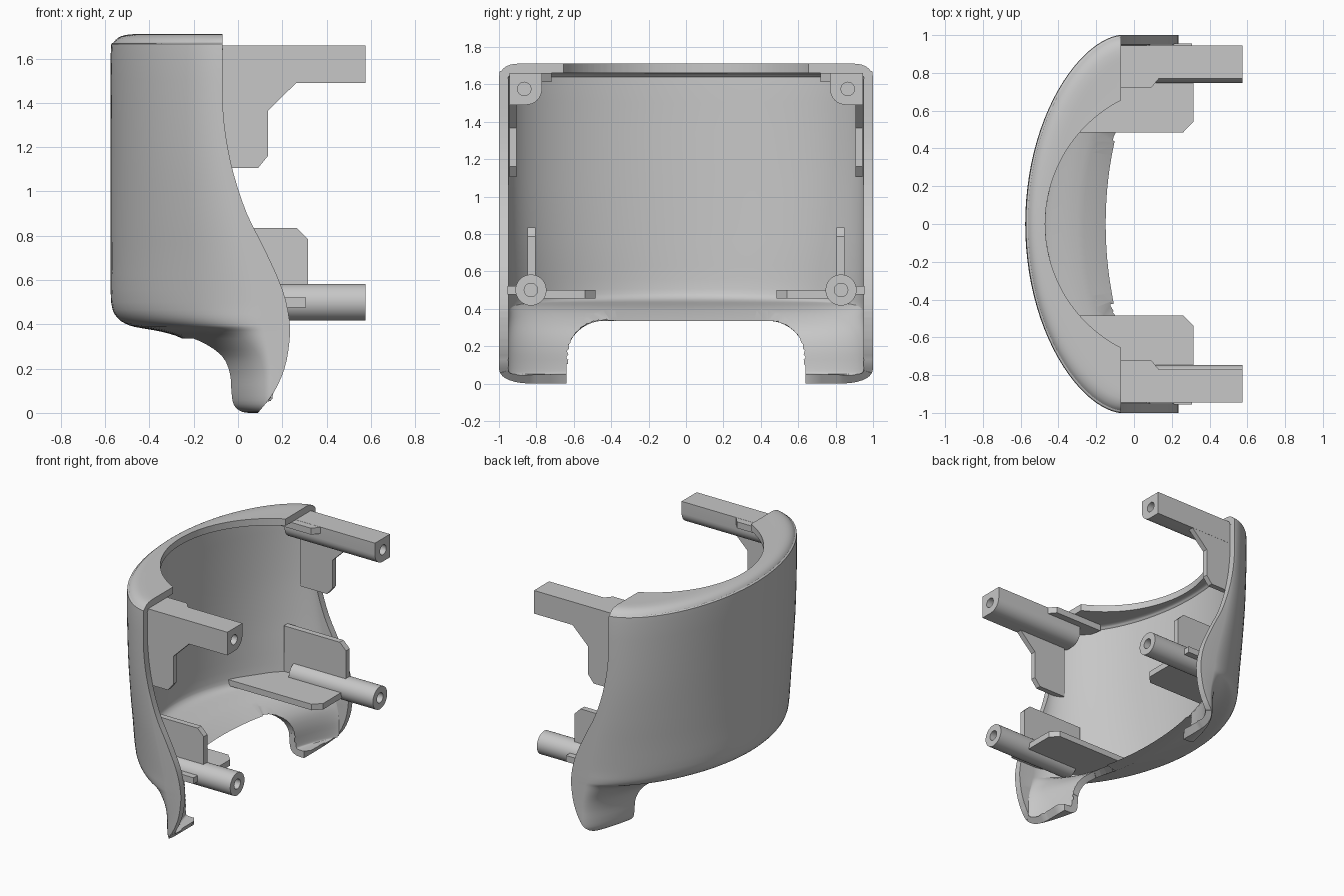
import bpy, bmesh, math
from mathutils import Vector

cube = bpy.data.objects.get("Cube")
if cube:
    bpy.data.objects.remove(cube, do_unlink=True)

GREY = (0.57, 0.57, 0.57, 1)
grey = bpy.data.materials.new("plain grey")
grey.use_nodes = True
grey.diffuse_color = GREY
grey.node_tree.nodes["Principled BSDF"].inputs["Base Color"].default_value = GREY


def finish(name, bm):
    mesh = bpy.data.meshes.new(name)
    bm.to_mesh(mesh)
    bm.free()
    mesh.materials.append(grey)
    ob = bpy.data.objects.new(name, mesh)
    bpy.context.collection.objects.link(ob)
    return ob


def prism(name, pts, axis, lo, hi):
    """Extrude a flat outline along one axis."""
    place = {"x": lambda a, b, h: (h, a, b),
             "y": lambda a, b, h: (a, h, b),
             "z": lambda a, b, h: (a, b, h)}[axis]
    bm = bmesh.new()
    low = [bm.verts.new(place(a, b, lo)) for a, b in pts]
    high = [bm.verts.new(place(a, b, hi)) for a, b in pts]
    bm.faces.new(low)
    bm.faces.new(high[::-1])
    for i in range(len(pts)):
        j = (i + 1) % len(pts)
        bm.faces.new((low[i], high[i], high[j], low[j]))
    bmesh.ops.recalc_face_normals(bm, faces=bm.faces[:])
    return finish(name, bm)


def arc(cx, cy, r, start, end, n):
    angles = [math.radians(start + (end - start) * i / n) for i in range(n + 1)]
    return [(cx + r * math.cos(a), cy + r * math.sin(a)) for a in angles]


def circle(cx, cy, r):
    return arc(cx, cy, r, 0, 360, 32)[:-1]


def smooth_rows(rows, steps):
    """Catmull-Rom interpolation through rows of numbers."""
    out = []
    for i in range(len(rows) - 1):
        p0, p1 = rows[max(i - 1, 0)], rows[i]
        p2, p3 = rows[i + 1], rows[min(i + 2, len(rows) - 1)]
        for k in range(steps):
            t = k / steps
            out.append(tuple(
                b + 0.5 * t * (c - a + t * (2 * a - 5 * b + 4 * c - d + t * (3 * (b - c) + d - a)))
                for a, b, c, d in zip(p0, p1, p2, p3)))
    return out + [rows[-1]]


def drill(ob, y, z, start):
    cutter = prism("hole_cutter", circle(y, z, 0.036), "x", start, 0.7)
    cutter.hide_render = True
    mod = ob.modifiers.new("hole", "BOOLEAN")
    mod.operation, mod.solver, mod.object = "DIFFERENCE", "EXACT", cutter
    bpy.context.view_layer.objects.active = ob
    bpy.ops.object.modifier_apply(modifier=mod.name)
    bpy.data.objects.remove(cutter, do_unlink=True)


def shade(ob):
    bpy.ops.object.select_all(action="DESELECT")
    ob.select_set(True)
    bpy.context.view_layer.objects.active = ob
    bpy.ops.object.shade_smooth_by_angle(angle=math.radians(32))


# Curved sheet: height, front apex x, x where the bow meets the side, half width
sections = [
    (1.71, -0.2, 0.2, 0.5), (1.71, -0.4, 0.03, 0.83), (1.71, -0.475, -0.03, 0.91),
    (1.70, -0.53, -0.05, 0.955), (1.672, -0.562, -0.065, 0.987), (1.62, -0.575, -0.07, 1),
    (1.2, -0.575, -0.05, 1), (0.9, -0.575, 0, 1), (0.7, -0.575, 0.05, 1),
    (0.5, -0.573, 0.1, 1), (0.43, -0.545, 0.105, 1), (0.395, -0.49, 0.11, 1),
    (0.38, -0.42, 0.115, 1), (0.365, -0.34, 0.12, 1), (0.335, -0.25, 0.125, 1),
    (0.26, -0.14, 0.14, 1), (0.18, -0.105, 0.15, 1), (0.1, -0.097, 0.15, 1),
    (0.04, -0.085, 0.15, 0.995), (0.01, -0.05, 0.15, 0.97), (0, 0.0, 0.15, 0.93),
    (0, 0.08, 0.2, 0.87), (0, 0.2, 0.3, 0.7)]
SEGMENTS = 24
bm = bmesh.new()
grid = []
for z, apex, side, half in smooth_rows(sections, 3):
    bow = []
    for i in range(-SEGMENTS, SEGMENTS + 1):
        a = math.pi / 2 * i / SEGMENTS
        bow.append((side - (side - apex) * max(math.cos(a), 0) ** 1.2, half * math.sin(a)))
    outline = [(0.5, -half)] + bow + [(0.5, half)]
    grid.append([bm.verts.new((x, y, z)) for x, y in outline])
for upper, lower in zip(grid, grid[1:]):
    for i in range(len(upper) - 1):
        bm.faces.new((upper[i], upper[i + 1], lower[i + 1], lower[i]))

cut_normal = {}


def score(path, i, j, min_z=-1):
    """Cut the sheet along a path drawn in the plane of axes i and j."""
    for a, b in zip(path, path[1:]):
        lo = [min(p, q) - 0.01 for p, q in zip(a, b)]
        hi = [max(p, q) + 0.01 for p, q in zip(a, b)]
        faces = []
        for f in bm.faces:
            us = [v.co[i] for v in f.verts]
            ws = [v.co[j] for v in f.verts]
            if (max(us) > lo[0] and min(us) < hi[0] and max(ws) > lo[1] and min(ws) < hi[1]
                    and f.verts[0].co.z > min_z):
                faces.append(f)
        point, normal = Vector((0, 0, 0)), Vector((0, 0, 0))
        point[i], point[j] = a
        normal[i], normal[j] = b[1] - a[1], a[0] - b[0]
        normal.normalize()
        geom = faces + list({e for f in faces for e in f.edges}) + list({v for f in faces for v in f.verts})
        result = bmesh.ops.bisect_plane(bm, geom=geom, dist=1e-5, plane_co=point, plane_no=normal)
        for item in result["geom_cut"]:
            if isinstance(item, bmesh.types.BMVert):
                cut_normal[item] = normal


# Swept back edge, round top opening and arch between the feet
edge = [(-0.07, 1.8)] + smooth_rows(
    [(-0.07, 1.4), (-0.055, 1.25), (-0.02, 1.08), (0.04, 0.9), (0.12, 0.74), (0.2, 0.56),
     (0.232, 0.42), (0.232, 0.32), (0.21, 0.2), (0.16, 0.09), (0.09, 0)], 3) + [(0.06, -0.05)]
half_arch = [(0.64, -0.1)] + arc(0.44, 0.135, 0.2, 0, 90, 10)
score(edge, 0, 2)
score(half_arch + [(-y, z) for y, z in reversed(half_arch)], 1, 2)
score(arc(0.265, 0, 0.735, 110, 250, 40), 0, 1, 1.69)


def trimmed(c):
    for (x0, z0), (x1, z1) in zip(edge, edge[1:]):
        if z1 <= c.z <= z0 and c.x > x0 + (x1 - x0) * (z0 - c.z) / (z0 - z1):
            return True
    if c.z > 1.69 and math.hypot(c.x - 0.265, c.y) < 0.735:
        return True
    y = abs(c.y)
    if y < 0.64 and c.z < 0.335:
        return y < 0.44 or c.z < 0.135 or math.hypot(y - 0.44, c.z - 0.135) < 0.2
    return False


waste = [f for f in bm.faces if trimmed(f.calc_center_median())]
bmesh.ops.delete(bm, geom=waste, context="FACES")

# Give the sheet its thickness, keeping the trimmed rims flat
bm.normal_update()
outer_faces = bm.faces[:]
rim_edges = [e for e in bm.edges if len(e.link_faces) == 1]
rim_verts = {v for e in rim_edges for v in e.verts}
inner = {}
for v in bm.verts[:]:
    shift = v.normal * 0.05
    if v in rim_verts and v in cut_normal:
        along = v.normal - cut_normal[v] * v.normal.dot(cut_normal[v])
        if along.length > 0.2:
            shift = along.normalized() * min(0.05 / along.length, 0.1)
    inner[v] = v.co - shift
inner = {v: bm.verts.new(co) for v, co in inner.items()}
for e in rim_edges:
    loop = e.link_loops[0]
    a, b = loop.vert, loop.link_loop_next.vert
    bm.faces.new((b, a, inner[a], inner[b]))
for f in outer_faces:
    bm.faces.new([inner[v] for v in reversed(f.verts)])
shade(finish("shell", bm))


def bracket_set(label, s):
    """Upper arm, lower post and their ribs on one side (s is the sign of y)."""
    def flip_a(pts):
        return [(s * a, b) for a, b in pts]

    def flip_b(pts):
        return [(a, s * b) for a, b in pts]

    # Upper arm with a rounded inner corner and a screw hole
    arm = prism(label + "_upper_arm", flip_a(
        [(0.945, 1.49), (0.945, 1.66), (0.77, 1.66)] + arc(0.855, 1.575, 0.085, 180, 270, 8)),
        "x", -0.16, 0.575)
    drill(arm, s * 0.865, 1.575, 0.25)
    # Flange where the arm joins the shell
    flange = prism(label + "_arm_flange", flip_b(
        [(-0.3, 0.72), (0.09, 0.72), (0.14, 0.78), (0.14, 0.944), (-0.16, 0.944), (-0.28, 0.83)]),
        "z", 1.612, 1.659)
    # Stepped web below the arm
    web = prism(label + "_arm_web",
                [(-0.13, 1.105), (0.09, 1.105), (0.135, 1.16), (0.135, 1.365),
                 (0.265, 1.492), (0.265, 1.6), (-0.13, 1.6)],
                "y", *sorted((s * 0.905, s * 0.944)))
    # Lower round post with a screw hole
    post = prism(label + "_lower_post", circle(s * 0.829, 0.5, 0.083), "x", -0.11, 0.575)
    drill(post, s * 0.829, 0.5, 0.33)
    # Ribs around the post
    upright = prism(label + "_upright_rib",
                    [(-0.19, 0.5), (0.315, 0.5), (0.315, 0.785), (0.265, 0.835), (-0.19, 0.835)],
                    "y", *sorted((s * 0.805, s * 0.848)))
    level = prism(label + "_level_rib", flip_b(
        [(-0.43, 0.485), (0.26, 0.485), (0.315, 0.54), (0.315, 0.83), (-0.19, 0.83)]),
        "z", 0.456, 0.5)
    stub = prism(label + "_outer_rib", flip_b(
        [(0, 0.85), (0.307, 0.85), (0.307, 0.955), (0, 0.955)]), "z", 0.476, 0.522)
    for part in (arm, flange, web, post, upright, level, stub):
        shade(part)


bracket_set("front", -1)
bracket_set("back", 1)
